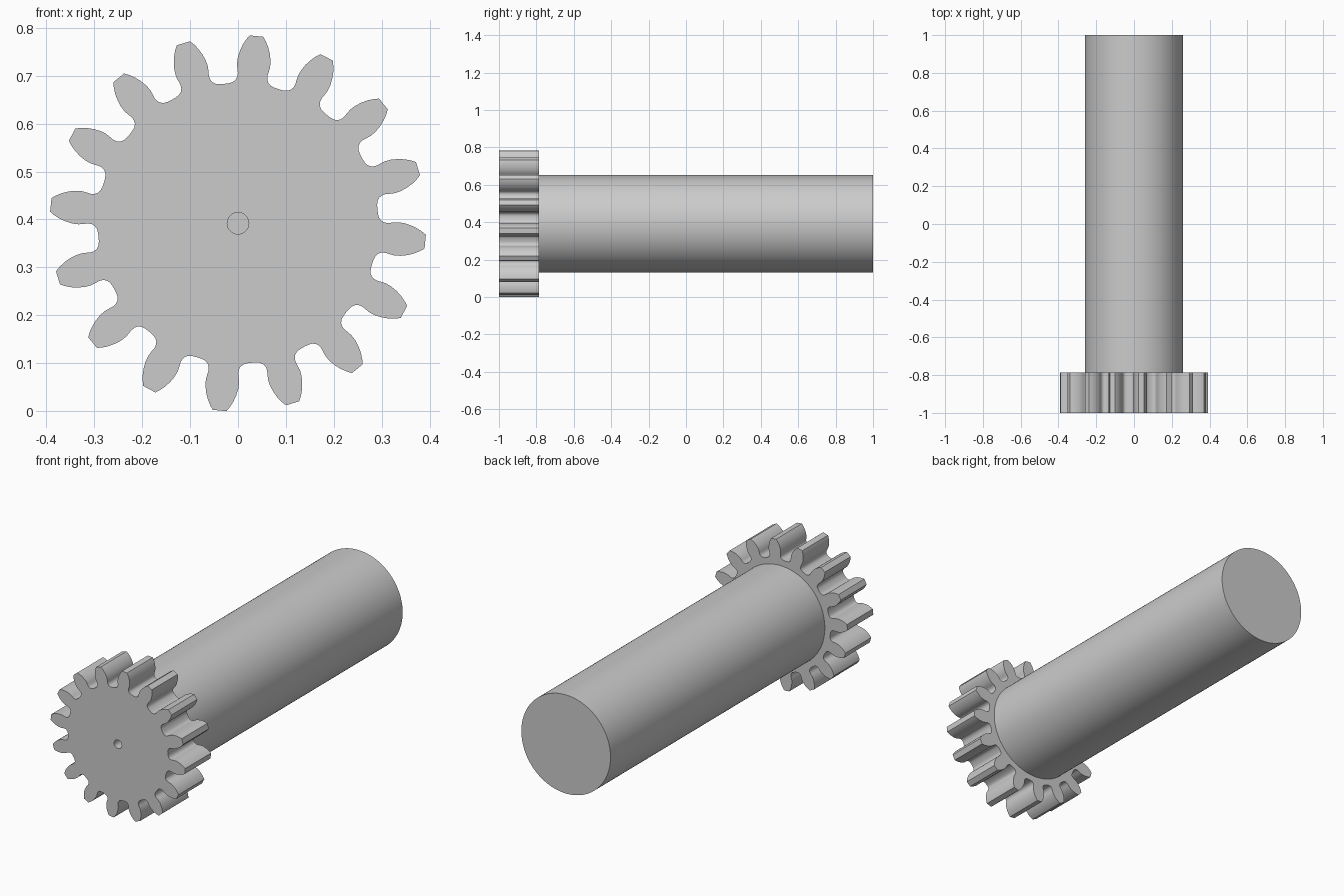
import bpy
import bmesh
from math import sin, cos, pi, radians

cube = bpy.data.objects.get("Cube")
if cube:
    bpy.data.objects.remove(cube, do_unlink=True)

CENTRE_Z = 0.392
FRONT, JOINT, BACK = -1.0, -0.785, 1.0
TEETH = 16

steel = bpy.data.materials.new("grey_steel")
steel.use_nodes = True
colour = (0.6, 0.6, 0.6, 1)
steel.diffuse_color = colour
steel.node_tree.nodes["Principled BSDF"].inputs["Base Color"].default_value = colour


def polar(radius, angle):
    """Point in the gear plane, angle measured clockwise from the top."""
    return (radius * sin(angle), radius * cos(angle))


def circle(radius, count):
    return [polar(radius, 2 * pi * i / count) for i in range(count)]


def prism(name, loops, y0, y1):
    """Fill the outline (and any hole loops) at y0 and extrude to y1."""
    bm = bmesh.new()
    edges = []
    for loop in loops:
        verts = [bm.verts.new((x, y0, z + CENTRE_Z)) for x, z in loop]
        edges += [bm.edges.new((a, b)) for a, b in zip(verts, verts[1:] + verts[:1])]
    if len(loops) == 1:
        bm.faces.new(bm.verts)
    else:
        bmesh.ops.triangle_fill(bm, edges=edges, use_beauty=True)
    ext = bmesh.ops.extrude_face_region(bm, geom=bm.faces[:], use_keep_orig=True)
    moved = [v for v in ext["geom"] if isinstance(v, bmesh.types.BMVert)]
    bmesh.ops.translate(bm, verts=moved, vec=(0, y1 - y0, 0))
    bmesh.ops.recalc_face_normals(bm, faces=bm.faces[:])
    mesh = bpy.data.meshes.new(name)
    bm.to_mesh(mesh)
    bm.free()
    mesh.materials.append(steel)
    obj = bpy.data.objects.new(name, mesh)
    bpy.context.collection.objects.link(obj)
    bpy.ops.object.select_all(action="DESELECT")
    obj.select_set(True)
    bpy.context.view_layer.objects.active = obj
    bpy.ops.object.shade_smooth_by_angle(angle=radians(38))
    return obj


# Half a tooth from tip to valley: degrees off the tooth axis, radius
half_tooth = [(2.1, 0.393), (3.1, 0.384), (4.1, 0.373), (5.0, 0.36), (5.7, 0.346),
              (6.0, 0.333), (5.85, 0.321), (5.7, 0.314), (5.9, 0.306),
              (6.6, 0.2995), (7.8, 0.295), (9.4, 0.293), (11.25, 0.2925)]
tooth = [(-a, r) for a, r in reversed(half_tooth[:-1])] + half_tooth
pitch = 360 / TEETH
outline = [polar(r, radians(a + pitch * (i + 0.25)))
           for i in range(TEETH) for a, r in tooth]

# Toothed wheel with a small centre bore, and the thick shaft behind it
prism("gear_wheel", [outline, circle(0.0225, 32)], FRONT, JOINT)
prism("shaft", [circle(0.26, 96)], JOINT, BACK)
